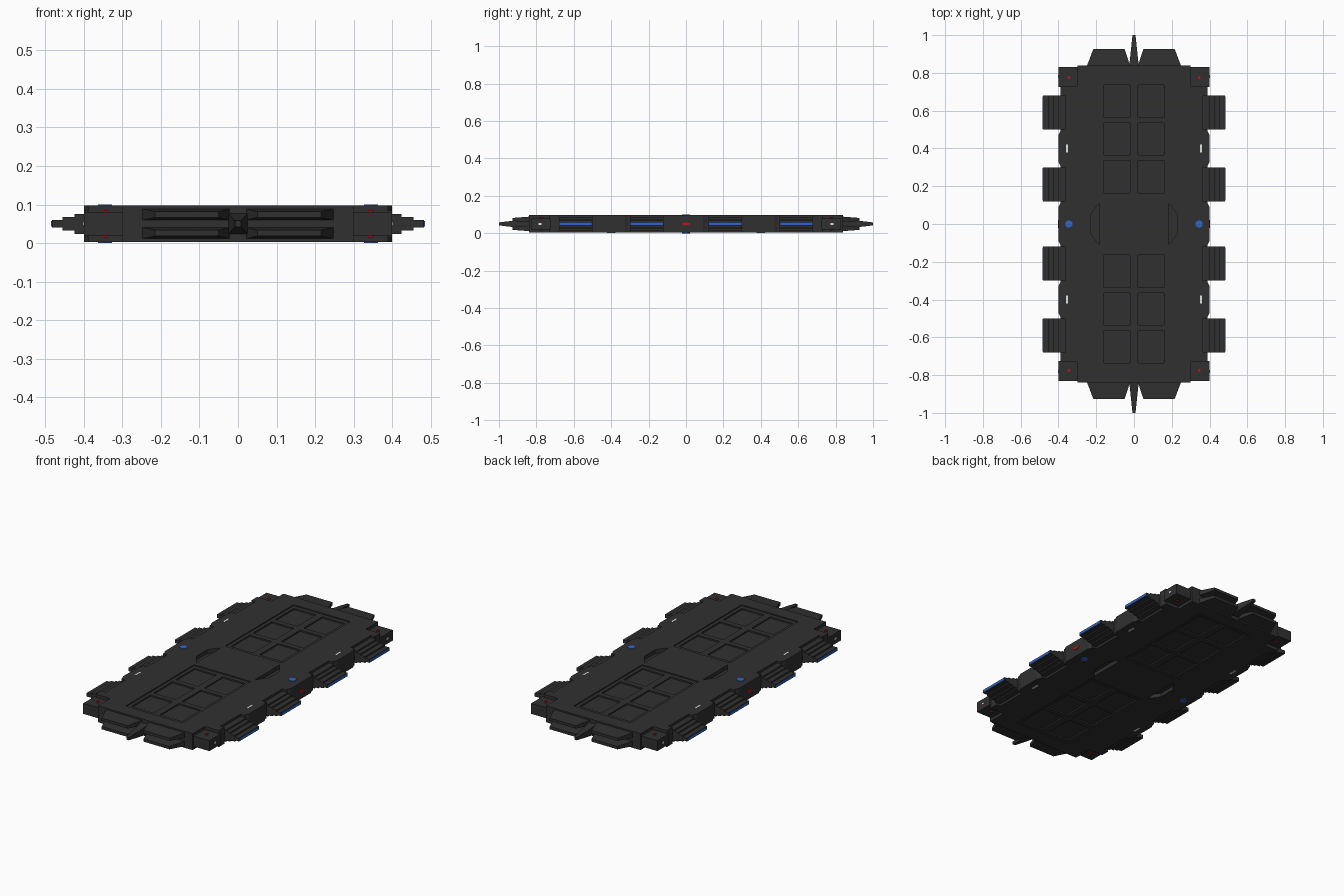
import bpy, bmesh, math

if "Cube" in bpy.data.objects:
    bpy.data.objects.remove(bpy.data.objects["Cube"])

def mat(name, c):
    m = bpy.data.materials.new(name)
    m.diffuse_color = (*c, 1)
    m.use_nodes = True
    m.node_tree.nodes["Principled BSDF"].inputs["Base Color"].default_value = m.diffuse_color
    return m

DARK = mat("charcoal", (0.03, 0.03, 0.03))
RED = mat("red", (0.6, 0.005, 0.005))
BLUE = mat("blue", (0.03, 0.13, 0.6))
WHITE = mat("white", (0.8, 0.8, 0.8))
MID = 0.05  # mid height: everything is mirrored about it

def make(name, bm, m):
    bmesh.ops.recalc_face_normals(bm, faces=bm.faces)
    me = bpy.data.meshes.new(name)
    bm.to_mesh(me)
    bm.free()
    me.materials.append(m)
    ob = bpy.data.objects.new(name, me)
    bpy.context.collection.objects.link(ob)
    return ob

def loft(bm, rings):
    vs = [[bm.verts.new(p) for p in r] for r in rings]
    n = len(vs[0])
    bm.faces.new(vs[0])
    bm.faces.new(vs[-1])
    for a, b in zip(vs, vs[1:]):
        for i in range(n):
            bm.faces.new((a[i], a[(i + 1) % n], b[(i + 1) % n], b[i]))

def prism(bm, pts, z0, z1):
    loft(bm, [[(x, y, z) for x, y in pts] for z in (z0, z1)])

def box(bm, x0, x1, y0, y1, z0, z1):
    prism(bm, [(x0, y0), (x1, y0), (x1, y1), (x0, y1)], z0, z1)

def frustum_y(bm, base, tip, y0, y1):
    # base and tip are (x0, x1, z0, z1) rectangles
    loft(bm, [[(a, y, c), (b, y, c), (b, y, d), (a, y, d)]
              for (a, b, c, d), y in ((base, y0), (tip, y1))])

SIGNS = [(sx, sy) for sx in (1, -1) for sy in (1, -1)]
FINS = [(-0.68, -0.50), (-0.30, -0.12), (0.12, 0.30), (0.50, 0.68)]

# Hull outline with fin notches and cut corners
right = [(0.30, -0.84), (0.30, -0.73), (0.39, -0.73)]
for a, b in FINS:
    right += [(0.39, a), (0.365, a), (0.365, b), (0.39, b)]
right += [(0.39, 0.73), (0.30, 0.73), (0.30, 0.84)]
bm = bmesh.new()
prism(bm, right + [(-x, -y) for x, y in right], 0.003, 0.097)
hull = make("hull", bm, DARK)

# Recesses on top and underside: panel beds, panel pits, crescent slots
def cut(fill):
    bm = bmesh.new()
    fill(bm)
    c = make("cutter", bm, DARK)
    c.hide_render = True
    mod = hull.modifiers.new("cut", 'BOOLEAN')
    mod.operation, mod.solver, mod.object = 'DIFFERENCE', 'EXACT', c
    dg = bpy.context.evaluated_depsgraph_get()
    me = bpy.data.meshes.new_from_object(hull.evaluated_get(dg))
    hull.modifiers.clear()
    hull.data = me
    bpy.data.objects.remove(c)

def layers(depth):
    return ((0.097 - depth, 0.12), (-0.02, 0.003 + depth))

def beds(bm):
    for z0, z1 in layers(0.006):
        for s in (1, -1):
            box(bm, -0.18, 0.18, *sorted((s * 0.14, s * 0.76)), z0, z1)

def pits(bm):
    for z0, z1 in layers(0.014):
        for sx, sy in SIGNS:
            for i in range(3):
                y = 0.165 + i * 0.2
                box(bm, *sorted((sx * 0.02, sx * 0.16)),
                    *sorted((sy * y, sy * (y + 0.17))), z0, z1)

def slots(bm):
    for z0, z1 in layers(0.022):
        for s in (1, -1):
            prism(bm, [(s * 0.185, -0.11), (s * 0.23, -0.05),
                       (s * 0.23, 0.05), (s * 0.185, 0.11)], z0, z1)

for f in (beds, pits, slots):
    cut(f)

# Tapered side plates between the fins
bm = bmesh.new()
for s in (1, -1):
    for y, h in ((0, 0.12), (0.4, 0.10), (-0.4, 0.10)):
        loft(bm, [[(s * 0.385, y - h, 0.003), (s * 0.385, y + h, 0.003),
                   (s * 0.385, y + h, 0.097), (s * 0.385, y - h, 0.097)],
                  [(s * 0.40, y - h + 0.03, 0.003), (s * 0.40, y + h - 0.03, 0.003),
                   (s * 0.40, y + h - 0.03, 0.097), (s * 0.40, y - h + 0.03, 0.097)]])
make("side_plates", bm, DARK)

# Corner blocks
bm = bmesh.new()
for sx, sy in SIGNS:
    box(bm, *sorted((sx * 0.295, sx * 0.40)), *sorted((sy * 0.725, sy * 0.83)), 0.02, 0.08)
make("corner_blocks", bm, DARK)

# Stepped side fins with glowing outer edge
bm, glow = bmesh.new(), bmesh.new()
for s in (1, -1):
    for a, b in FINS:
        for x0, x1, h in ((0.36, 0.40, 0.034), (0.40, 0.425, 0.026),
                          (0.425, 0.455, 0.018), (0.455, 0.483, 0.010)):
            box(bm, *sorted((s * x0, s * x1)), a, b, MID - h, MID + h)
        box(glow, *sorted((s * 0.482, s * 0.485)), a + 0.004, b - 0.004, MID - 0.007, MID + 0.007)
make("side_fins", bm, DARK)
make("fin_glow_strips", glow, BLUE)

# End fins in two tiers, and centre spikes
bm, sp = bmesh.new(), bmesh.new()
for sx, sy in SIGNS:
    for t in (1, -1):
        c = MID + t * 0.024
        frustum_y(bm, (sx * 0.02, sx * 0.25, c - 0.015, c + 0.015),
                  (sx * 0.05, sx * 0.215, c - 0.008, c + 0.008), sy * 0.835, sy * 0.927)
for s in (1, -1):
    frustum_y(sp, (-0.026, 0.026, MID - 0.028, MID + 0.028),
              (-0.008, 0.008, MID - 0.008, MID + 0.008), s * 0.83, s)
make("end_fins", bm, DARK)
make("end_spikes", sp, DARK)

# Lamps and marks, on top and underside alike
def hexagon(x, y, r):
    return [(x + r * math.cos(i * math.pi / 3 + math.pi / 6),
             y + r * math.sin(i * math.pi / 3 + math.pi / 6)) for i in range(6)]

red, blue, white = bmesh.new(), bmesh.new(), bmesh.new()
for sx, sy in SIGNS:
    for z0, z1 in ((0.079, 0.086), (0.014, 0.021)):
        prism(red, hexagon(sx * 0.345, sy * 0.775, 0.008), z0, z1)
    for z0, z1 in ((0.096, 0.0985), (0.0015, 0.004)):
        box(white, sx * 0.355 - 0.005, sx * 0.355 + 0.005,
            sy * 0.4 - 0.022, sy * 0.4 + 0.022, z0, z1)
    box(white, *sorted((sx * 0.399, sx * 0.402)), sy * 0.78 - 0.008, sy * 0.78 + 0.008,
        MID - 0.005, MID + 0.005)
for s in (1, -1):
    for z0, z1 in ((0.096, 0.1), (0.0, 0.004)):
        prism(blue, hexagon(s * 0.345, 0, 0.021), z0, z1)
    # red side lamp: flattened hexagon
    loft(red, [[(x, a, MID + b * 0.3) for a, b in hexagon(0, 0, 0.025)]
               for x in (s * 0.399, s * 0.403)])
make("red_lamps", red, RED)
make("blue_lamps", blue, BLUE)
make("white_marks", white, WHITE)
